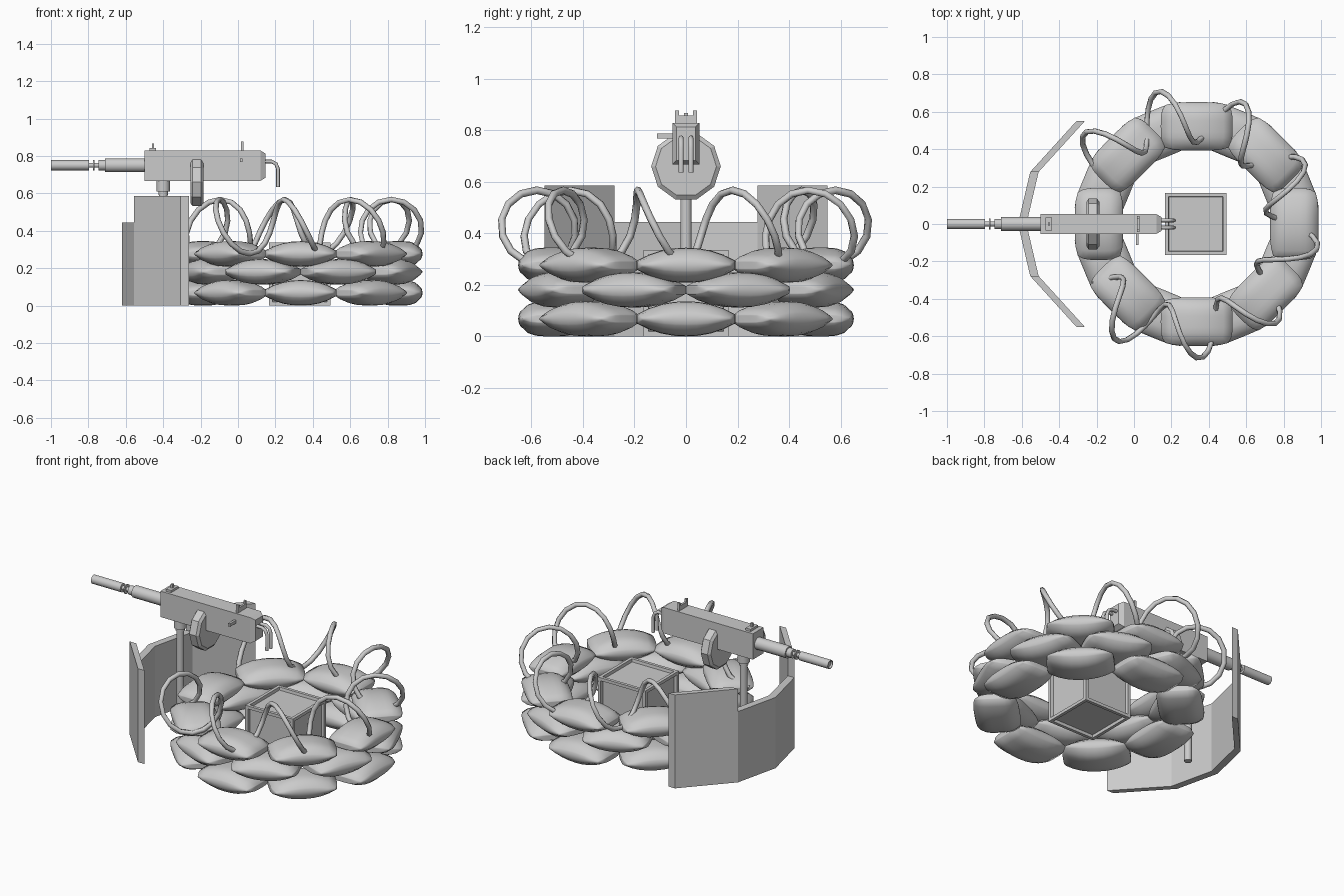
import bpy, bmesh
from math import sin, cos, pi, radians
from mathutils import Matrix, Vector

if "Cube" in bpy.data.objects:
    bpy.data.objects.remove(bpy.data.objects["Cube"])


def finish(name, bm, smooth=None):
    bmesh.ops.recalc_face_normals(bm, faces=bm.faces)
    me = bpy.data.meshes.new(name)
    bm.to_mesh(me)
    bm.free()
    ob = bpy.data.objects.new(name, me)
    bpy.context.collection.objects.link(ob)
    if smooth:
        bpy.ops.object.select_all(action='DESELECT')
        ob.select_set(True)
        bpy.context.view_layer.objects.active = ob
        bpy.ops.object.shade_smooth_by_angle(angle=radians(smooth))
    return ob


def box(name, lo, hi):
    lo, hi = Vector(lo), Vector(hi)
    bm = bmesh.new()
    bmesh.ops.create_cube(bm, size=1, matrix=Matrix.Translation((lo + hi) / 2)
                          @ Matrix.Diagonal((*(hi - lo), 1)))
    return finish(name, bm)


def lathe(name, profile, origin, along_x=True, sides=16, smooth=40):
    """Closed turned part from (position, radius) pairs, along x or z."""
    bm = bmesh.new()
    rings = []
    for p, r in profile:
        ring = []
        for i in range(sides):
            a = 2 * pi * i / sides
            c, s = r * cos(a), r * sin(a)
            off = (p, c, s) if along_x else (c, s, p)
            ring.append(bm.verts.new(Vector(origin) + Vector(off)))
        rings.append(ring)
    for a, b in zip(rings, rings[1:]):
        for i in range(sides):
            j = (i + 1) % sides
            bm.faces.new((a[i], a[j], b[j], b[i]))
    bm.faces.new(rings[0])
    bm.faces.new(rings[-1])
    return finish(name, bm, smooth)


def tube(name, pts, radius, res=1):
    cu = bpy.data.curves.new(name, 'CURVE')
    cu.dimensions = '3D'
    cu.bevel_depth, cu.bevel_resolution, cu.use_fill_caps = radius, res, True
    sp = cu.splines.new('POLY')
    sp.points.add(len(pts) - 1)
    for p, co in zip(sp.points, pts):
        p.co = (*co, 1)
    ob = bpy.data.objects.new(name, cu)
    bpy.context.collection.objects.link(ob)


# Sandbag: pillow with pinched ends, shared by three staggered courses
bm = bmesh.new()
bmesh.ops.create_cube(bm, size=2)
bmesh.ops.subdivide_edges(bm, edges=bm.edges[:], cuts=7, use_grid_fill=True)
for vert in bm.verts:
    u, v, w = vert.co
    thick = (1 - 0.75 * abs(u) ** 2.2) * (1 - 0.6 * v ** 4)
    vert.co = (0.122 * v * (1 - 0.12 * u ** 4) * (1 + 0.06 * (1 - w * w)),
               0.192 * u * (1 - 0.12 * v ** 4), 0.068 * w * thick)
bag = finish("sandbag", bm, 80)
bag_mesh = bag.data
bpy.data.objects.remove(bag)
for course, z in enumerate((0.068, 0.18, 0.276)):
    for i in range(8):
        a = (i + 0.5 * (course == 1)) * pi / 4
        ob = bpy.data.objects.new(f"sandbag_{course}_{i}", bag_mesh)
        bpy.context.collection.objects.link(ob)
        ob.location = (0.335 + 0.522 * cos(a), 0.522 * sin(a), z)
        ob.rotation_euler.z = a

# Wire coil wound around the top of the bag ring
pts = []
for k in range(8 * 14 + 1):
    t = -0.25 + k / 14
    a, ph = radians(138 - 36.9 * t), 2 * pi * t
    r = 0.58 + 0.142 * cos(ph)
    pts.append((0.27 + r * cos(a), r * sin(a), 0.422 + 0.145 * sin(ph)))
tube("wire_coil", pts, 0.015)

# Crate with recessed panels on every side
bm = bmesh.new()
bmesh.ops.create_cube(bm, size=1, matrix=Matrix.Translation((0.33, 0, 0.168))
                      @ Matrix.Diagonal((0.33, 0.33, 0.336, 1)))
bmesh.ops.recalc_face_normals(bm, faces=bm.faces)
panels = bm.faces[:]
bmesh.ops.inset_individual(bm, faces=panels, thickness=0.027)
bmesh.ops.inset_individual(bm, faces=panels, thickness=0.004, depth=-0.018)
finish("crate", bm)


# Folded shield: low centre, tall wings
def plate(name, path, height):
    bm = bmesh.new()
    front = [bm.verts.new((x, y, 0)) for x, y in path]
    back = [bm.verts.new((x + 0.045, y, 0)) for x, y in path]
    faces = [bm.faces.new((front[i], front[i + 1], back[i + 1], back[i]))
             for i in range(len(path) - 1)]
    ext = bmesh.ops.extrude_face_region(bm, geom=faces, use_keep_orig=True)
    bmesh.ops.translate(bm, vec=(0, 0, height),
                        verts=[g for g in ext["geom"] if isinstance(g, bmesh.types.BMVert)])
    finish(name, bm)


plate("shield_centre", [(-0.555, -0.278), (-0.62, 0), (-0.555, 0.278)], 0.443)
for s, side in ((-1, "right"), (1, "left")):
    plate("shield_wing_" + side, [(-0.555, s * 0.278), (-0.308, s * 0.55)], 0.585)

# Post and swivel head
lathe("mount_post", [(0, 0.022), (0.62, 0.022)], (-0.4, 0, 0), False)
lathe("mount_head", [(0.59, 0.026), (0.61, 0.026), (0.61, 0.036), (0.675, 0.036)],
      (-0.4, 0, 0), False)

# Receiver with a tapered rear end
rec = box("receiver", (-0.5, -0.053, 0.667), (0.12, 0.053, 0.829))
bm = bmesh.new()
bm.from_mesh(rec.data)
rear = max(bm.faces, key=lambda f: f.calc_center_median().x)
bmesh.ops.inset_region(bm, faces=[rear], thickness=0.022)
bmesh.ops.translate(bm, vec=(0.026, 0, 0), verts=rear.verts)
bm.to_mesh(rec.data)
bm.free()

# Barrel jacket, thin neck with a flange, and muzzle tube
lathe("barrel", [(-0.99, 0.018), (-1.0, 0.022), (-1.0, 0.027), (-0.797, 0.027),
                 (-0.797, 0.013), (-0.774, 0.013), (-0.774, 0.029), (-0.767, 0.029),
                 (-0.767, 0.013), (-0.745, 0.013), (-0.745, 0.028), (-0.712, 0.028),
                 (-0.712, 0.037), (-0.49, 0.037)], (0, 0, 0.75))

# Ammunition drum
lathe("drum", [(-0.255, 0.118), (-0.243, 0.135), (-0.197, 0.135), (-0.185, 0.118)],
      (0, 0, 0.66), sides=10, smooth=None)

# Sights: base with upright prongs
box("front_sight_base", (-0.473, -0.036, 0.825), (-0.438, 0.036, 0.843))
box("front_sight_blade", (-0.461, -0.008, 0.84), (-0.449, 0.008, 0.866))
box("rear_sight_base", (0.017, -0.042, 0.825), (0.03, 0.042, 0.858))
for s, side in ((-1, "right"), (1, "left")):
    box("rear_sight_prong_" + side, (0.017, s * 0.035 - 0.007, 0.85),
        (0.03, s * 0.035 + 0.007, 0.877))
    # Spade grips
    y = s * 0.019
    tube("grip_" + side, [(0.13, y, 0.77), (0.18, y, 0.77), (0.203, y, 0.757),
                          (0.214, y, 0.73), (0.214, y, 0.635)], 0.01, 2)

# Cocking lever
box("cocking_lever", (0.01, -0.112, 0.768), (0.024, -0.04, 0.787))
